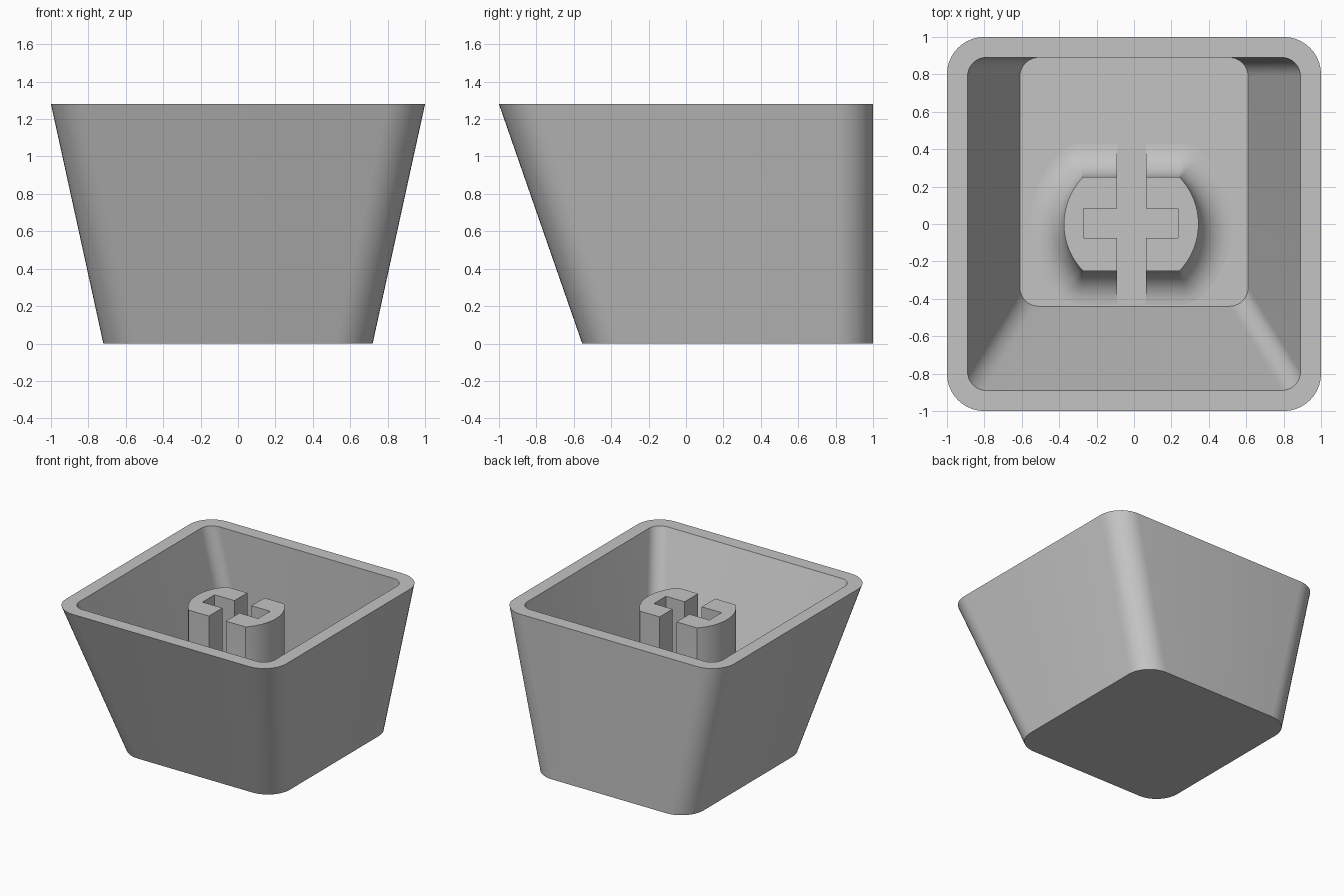
import bpy, bmesh
from math import sin, cos, pi, radians
from mathutils import Vector

cube = bpy.data.objects.get("Cube")
if cube:
    bpy.data.objects.remove(cube, do_unlink=True)

HEIGHT, FLOOR, STEM_TOP = 1.28, 0.16, 1.17
STEM_X, STEM_R, STEM_FLAT, FILLET = -0.015, 0.36, 0.25, 0.18

grey = bpy.data.materials.new("grey plastic")
grey.use_nodes = True
grey.diffuse_color = (0.55, 0.55, 0.55, 1)
grey.node_tree.nodes["Principled BSDF"].inputs["Base Color"].default_value = (0.55, 0.55, 0.55, 1)


def rounded_ring(x, y0, y1, r, z, steps=10):
    """Rounded rectangle, symmetric in x."""
    centres = [(x - r, y1 - r), (r - x, y1 - r), (r - x, y0 + r), (x - r, y0 + r)]
    ring = []
    for i, (cx, cy) in enumerate(centres):
        for k in range(steps + 1):
            a = (i + k / steps) * pi / 2
            ring.append(Vector((cx + r * cos(a), cy + r * sin(a), z)))
    return ring


def stem_ring(offset, z, steps=32):
    """Circle with flattened front and back, pushed outwards by an offset."""
    corner = (STEM_R ** 2 - STEM_FLAT ** 2) ** 0.5
    ring = []
    for side, start in ((1, -90), (-1, 90)):
        for k in range(steps + 1):
            a = radians(start + 180 * k / steps)
            x, y = STEM_R * cos(a), STEM_R * sin(a)
            if abs(y) > STEM_FLAT:
                x, y = side * corner, STEM_FLAT * (1 if y > 0 else -1)
            ring.append(Vector((STEM_X + x + offset * cos(a), y + offset * sin(a), z)))
    return ring


def loft(name, rings):
    """Closed solid through a stack of rings."""
    bm = bmesh.new()
    loops = [[bm.verts.new(p) for p in ring] for ring in rings]
    n = len(loops[0])
    for a, b in zip(loops, loops[1:]):
        for i in range(n):
            j = (i + 1) % n
            bm.faces.new((a[i], a[j], b[j], b[i]))
    bm.faces.new(loops[0])
    bm.faces.new(loops[-1])
    bmesh.ops.remove_doubles(bm, verts=bm.verts, dist=0.0001)
    bmesh.ops.recalc_face_normals(bm, faces=bm.faces)
    mesh = bpy.data.meshes.new(name)
    bm.to_mesh(mesh)
    bm.free()
    mesh.materials.append(grey)
    obj = bpy.data.objects.new(name, mesh)
    bpy.context.collection.objects.link(obj)
    return obj


def activate(obj):
    bpy.ops.object.select_all(action='DESELECT')
    obj.select_set(True)
    bpy.context.view_layer.objects.active = obj


def cut_box(obj, x0, x1, y0, y1):
    """Cut an upright slot right through an object."""
    bpy.ops.mesh.primitive_cube_add(size=1, location=((x0 + x1) / 2, (y0 + y1) / 2, 0.8))
    cutter = bpy.context.object
    cutter.scale = (x1 - x0, y1 - y0, 1.6)
    cutter.hide_render = True
    activate(obj)
    mod = obj.modifiers.new("slot", 'BOOLEAN')
    mod.operation, mod.solver, mod.object = 'DIFFERENCE', 'EXACT', cutter
    bpy.ops.object.modifier_apply(modifier=mod.name)
    bpy.data.objects.remove(cutter, do_unlink=True)


# Hollow tapered shell, open at the top, with an upright back wall
shell = loft("shell", [
    rounded_ring(0.72, -0.555, 1, 0.2, 0),
    rounded_ring(1, -1, 1, 0.2, HEIGHT),
    rounded_ring(0.89, -0.89, 0.89, 0.1, HEIGHT),
    rounded_ring(0.61, -0.44, 0.89, 0.1, FLOOR),
])

# Mounting stem, flaring into the floor
rings = [stem_ring(0, STEM_TOP)]
for k in range(11):
    t = k / 10 * pi / 2
    rings.append(stem_ring(FILLET * (1 - cos(t)), FLOOR + FILLET * (1 - sin(t))))
rings.append(stem_ring(FILLET, FLOOR - 0.04))
stem = loft("stem", rings)

# Cross-shaped socket: one slot runs front to back, the other is closed
cut_box(stem, -0.09, 0.065, -0.6, 0.6)
cut_box(stem, -0.27, 0.235, -0.075, 0.082)

for obj in (shell, stem):
    activate(obj)
    bpy.ops.object.shade_smooth_by_angle(angle=radians(30))
